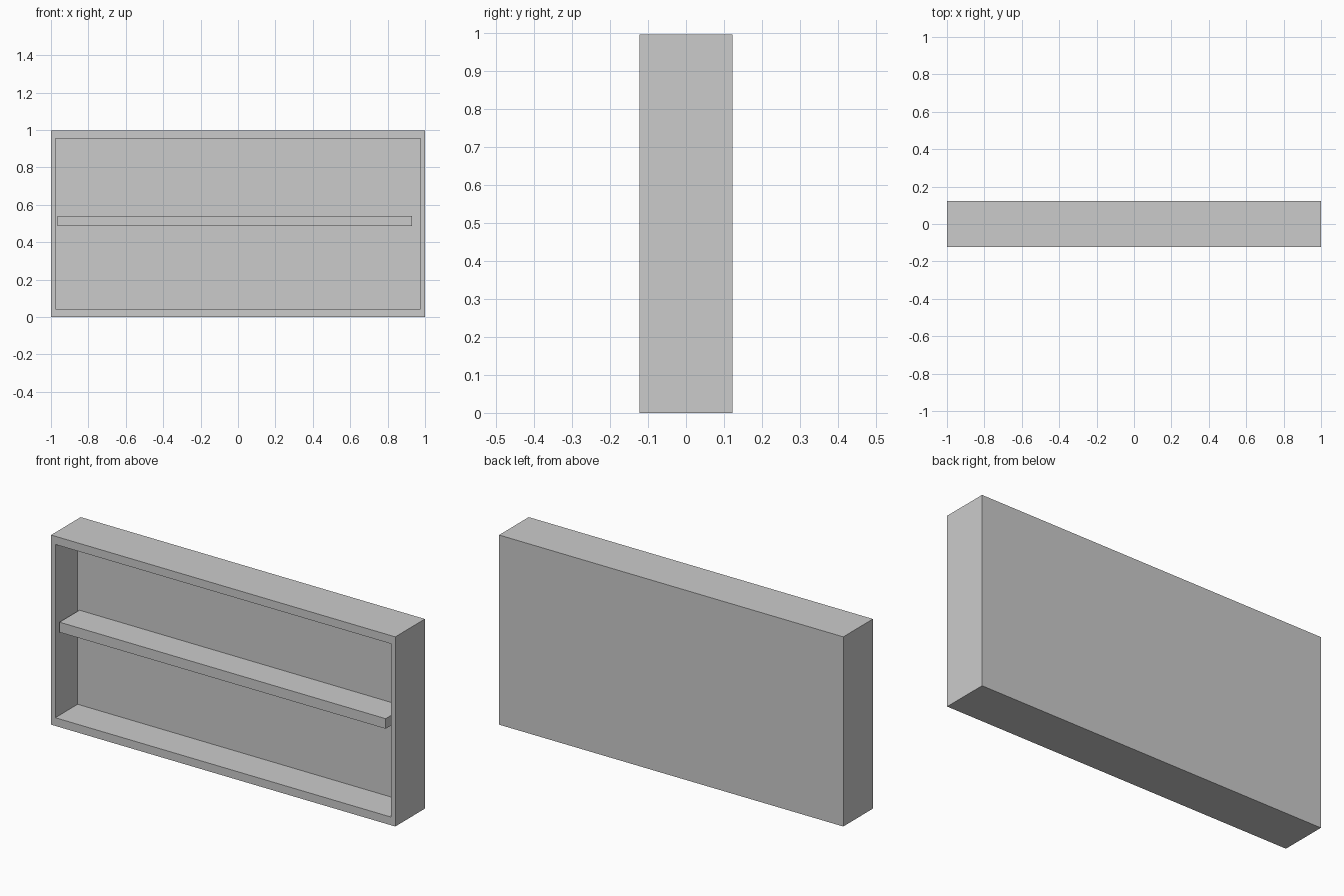
import bpy
import bmesh
from mathutils import Vector

cube = bpy.data.objects.get("Cube")
if cube:
    bpy.data.objects.remove(cube, do_unlink=True)

WIDTH, DEPTH, HEIGHT = 2.0, 0.246, 0.996
SIDE, RAIL = 0.035, 0.043        # frame borders
CAVITY = 0.185                   # recess depth
FRONT = -DEPTH / 2

grey = bpy.data.materials.new("plain grey")
grey.use_nodes = True
colour = (0.6, 0.6, 0.6, 1)
grey.diffuse_color = colour
grey.node_tree.nodes["Principled BSDF"].inputs["Base Color"].default_value = colour


def box(bm, low, high):
    """Add a box spanning two opposite corners."""
    low, high = Vector(low), Vector(high)
    verts = bmesh.ops.create_cube(bm, size=1)["verts"]
    for v in verts:
        v.co = (low + high) / 2 + v.co * (high - low)


def finish(bm, name):
    bmesh.ops.recalc_face_normals(bm, faces=bm.faces)
    mesh = bpy.data.meshes.new(name)
    bm.to_mesh(mesh)
    bm.free()
    mesh.materials.append(grey)
    obj = bpy.data.objects.new(name, mesh)
    bpy.context.collection.objects.link(obj)
    return obj


# Case: a block with its front face inset and pushed back
bm = bmesh.new()
box(bm, (-WIDTH / 2, FRONT, 0), (WIDTH / 2, -FRONT, HEIGHT))
bm.normal_update()
front = min(bm.faces, key=lambda f: f.calc_center_median().y)
bmesh.ops.inset_individual(bm, faces=[front], thickness=SIDE)
for v in front.verts:
    v.co.z = RAIL if v.co.z < HEIGHT / 2 else HEIGHT - RAIL
back = bmesh.ops.extrude_discrete_faces(bm, faces=[front])["faces"][0]
bmesh.ops.translate(bm, verts=back.verts, vec=(0, CAVITY, 0))
finish(bm, "open_case")

# Shelf: fixed to the back and right wall, stopping short of the left wall
bm = bmesh.new()
box(bm, (-WIDTH / 2 + SIDE, FRONT + 0.02, 0.487),
    (WIDTH / 2 - 2 * SIDE, FRONT + CAVITY, 0.54))
finish(bm, "middle_shelf")
